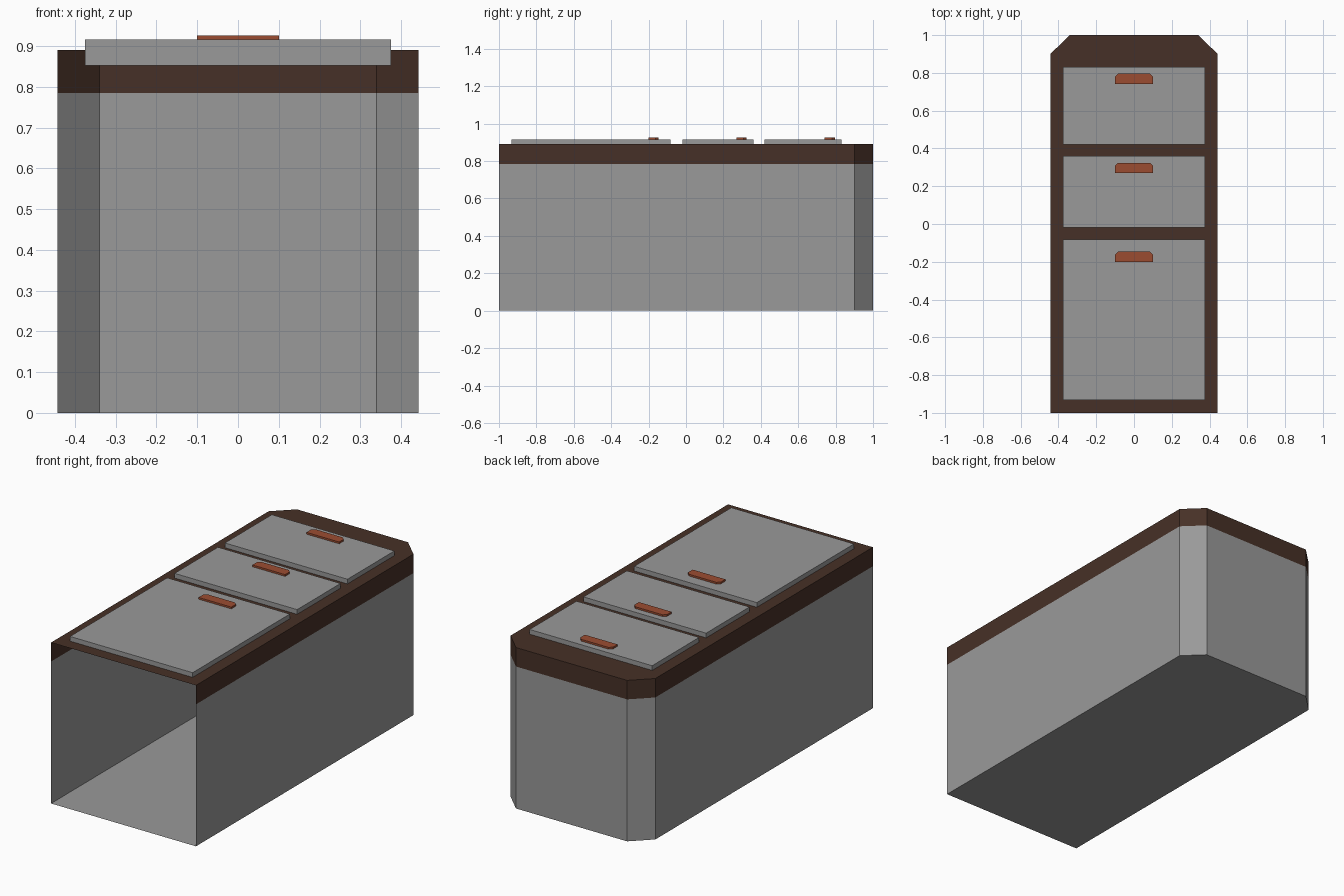
import bpy, bmesh

if "Cube" in bpy.data.objects:
    bpy.data.objects.remove(bpy.data.objects["Cube"])


def material(name, rgb):
    m = bpy.data.materials.new(name)
    m.diffuse_color = (*rgb, 1)
    m.use_nodes = True
    m.node_tree.nodes["Principled BSDF"].inputs["Base Color"].default_value = m.diffuse_color
    return m


GREY = material("grey panel", (0.32, 0.32, 0.32))
BROWN = material("dark brown wood", (0.062, 0.030, 0.020))
RUST = material("rust handle", (0.33, 0.073, 0.031))


def finish(name, bm, *mats):
    mesh = bpy.data.meshes.new(name)
    bm.to_mesh(mesh)
    bm.free()
    for m in mats:
        mesh.materials.append(m)
    ob = bpy.data.objects.new(name, mesh)
    bpy.context.collection.objects.link(ob)
    return ob


def outline(hw, y0, y1, cx=0, cy=0):
    """Counter-clockwise rectangle, optionally with its back corners cut."""
    if not cx:
        return [(-hw, y0), (hw, y0), (hw, y1), (-hw, y1)]
    return [(-hw, y0), (hw, y0), (hw, y1 - cy), (hw - cx, y1),
            (-hw + cx, y1), (-hw, y1 - cy)]


def prism(name, pts, z0, z1, mat):
    bm = bmesh.new()
    f = bm.faces.new([bm.verts.new((x, y, z0)) for x, y in pts])
    ext = bmesh.ops.extrude_face_region(bm, geom=[f])["geom"]
    bmesh.ops.translate(bm, vec=(0, 0, z1 - z0),
                        verts=[v for v in ext if isinstance(v, bmesh.types.BMVert)])
    bmesh.ops.recalc_face_normals(bm, faces=bm.faces)
    return finish(name, bm, mat)


# cabinet shell: thin sheet, open at the front, brown band and top
BAND, TOP = 0.785, 0.89
bm = bmesh.new()
rings = [[bm.verts.new((x, y, z)) for x, y in outline(0.443, -1, 1, 0.103, 0.1)]
         for z in (0, BAND, TOP)]
bm.faces.new(rings[0][::-1])
bm.faces.new(rings[2]).material_index = 1
for level in range(2):
    lo, hi = rings[level], rings[level + 1]
    for i in range(1, 6):  # side 0 is the open front
        j = (i + 1) % 6
        bm.faces.new((lo[i], lo[j], hi[j], hi[i])).material_index = level
finish("cabinet_shell", bm, GREY, BROWN)

# three panels set into the top, each with a handle near its back edge
for label, y0, y1, hy in (("front", -0.932, -0.083, -0.201),
                          ("middle", -0.019, 0.36, 0.269),
                          ("back", 0.421, 0.831, 0.741)):
    prism(label + "_panel", outline(0.375, y0, y1), 0.853, 0.916, GREY)
    prism(label + "_handle", outline(0.1, hy, hy + 0.055, 0.016, 0.016),
          0.911, 0.926, RUST)
